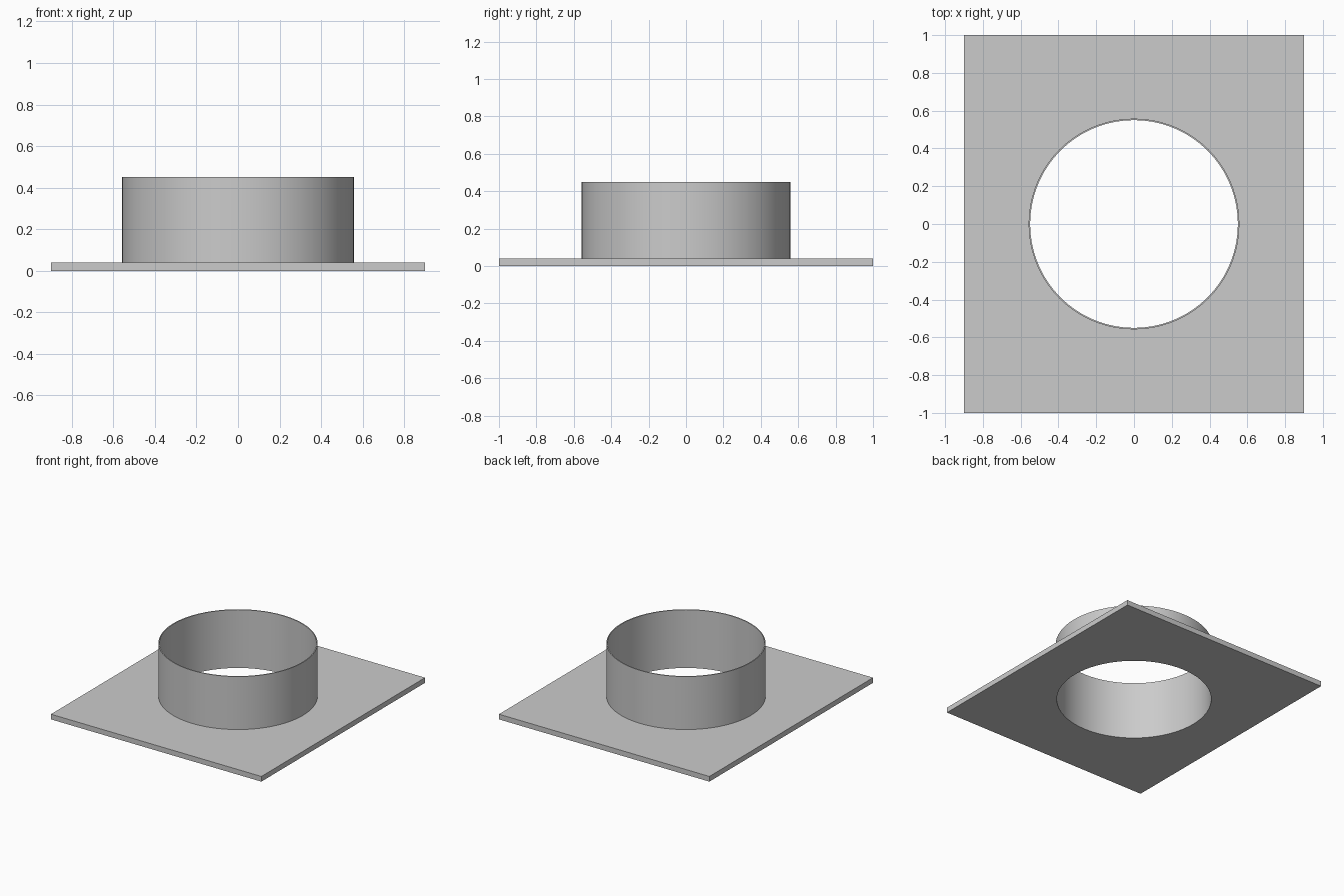
import bpy
import bmesh
from math import radians
from mathutils import Matrix, Vector

if "Cube" in bpy.data.objects:
    bpy.data.objects.remove(bpy.data.objects["Cube"], do_unlink=True)

WIDTH, DEPTH, THICKNESS = 1.8, 2.0, 0.04
INNER, OUTER, TOP = 0.55, 0.558, 0.45
SEGMENTS = 72

grey = bpy.data.materials.new("light_grey_metal")
grey.use_nodes = True
colour = (0.6, 0.6, 0.6, 1)
grey.diffuse_color = colour
grey.node_tree.nodes["Principled BSDF"].inputs["Base Color"].default_value = colour


def circle(bm, radius, z):
    """Add a ring of edges and return them."""
    verts = bmesh.ops.create_circle(
        bm, segments=SEGMENTS, radius=radius,
        matrix=Matrix.Translation((0, 0, z)))["verts"]
    return list({e for v in verts for e in v.link_edges})


def extrude_up(bm, faces, height):
    """Turn a flat sheet into a closed solid."""
    result = bmesh.ops.extrude_face_region(bm, geom=faces, use_keep_orig=True)
    top = [g for g in result["geom"] if isinstance(g, bmesh.types.BMVert)]
    bmesh.ops.translate(bm, verts=top, vec=(0, 0, height))
    bmesh.ops.recalc_face_normals(bm, faces=bm.faces[:])


def finish(name, bm):
    mesh = bpy.data.meshes.new(name)
    bm.to_mesh(mesh)
    bm.free()
    mesh.materials.append(grey)
    obj = bpy.data.objects.new(name, mesh)
    bpy.context.collection.objects.link(obj)
    bpy.ops.object.select_all(action="DESELECT")
    obj.select_set(True)
    bpy.context.view_layer.objects.active = obj
    bpy.ops.object.shade_smooth_by_angle(angle=radians(30))


# Rectangular base plate with a round opening
bm = bmesh.new()
edges = circle(bm, INNER, 0)
corners = [bm.verts.new(Vector((sx * WIDTH / 2, sy * DEPTH / 2, 0)))
           for sx, sy in ((-1, -1), (1, -1), (1, 1), (-1, 1))]
edges += [bm.edges.new((corners[i - 1], corners[i])) for i in range(4)]
bmesh.ops.triangle_fill(bm, edges=edges, use_beauty=True, normal=(0, 0, 1))
extrude_up(bm, bm.faces[:], THICKNESS)
finish("base_plate", bm)

# Thin-walled round collar standing on the plate
bm = bmesh.new()
edges = circle(bm, INNER, THICKNESS) + circle(bm, OUTER, THICKNESS)
bmesh.ops.bridge_loops(bm, edges=edges)
extrude_up(bm, bm.faces[:], TOP - THICKNESS)
finish("collar", bm)
